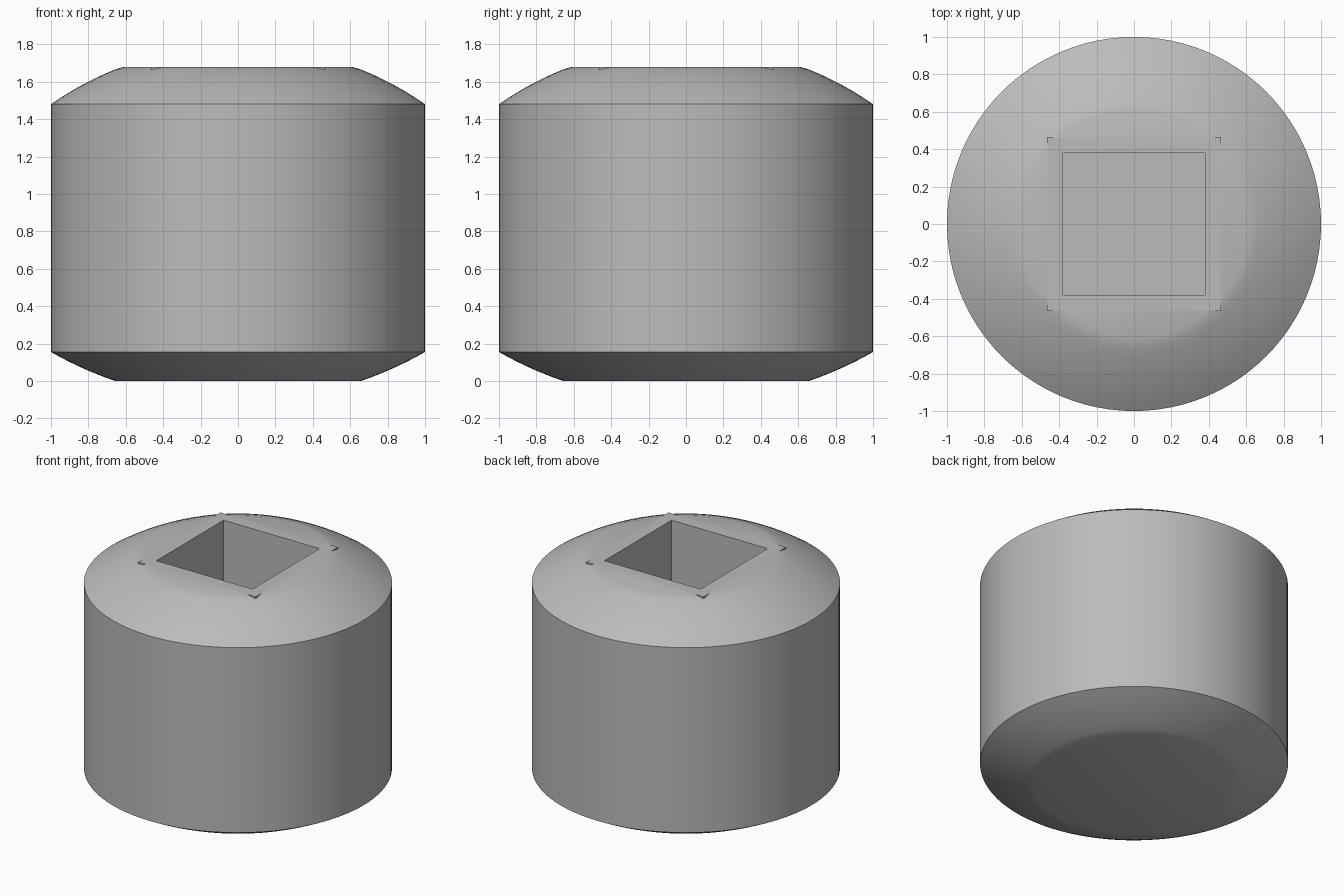
import bpy, bmesh, math

cube = bpy.data.objects.get("Cube")
if cube:
    bpy.data.objects.remove(cube, do_unlink=True)

SEGMENTS = 96
TOP = 1.68
RIM_TOP, RIM_BOTTOM = 1.48, 0.155

grey = bpy.data.materials.new("plain grey")
grey.use_nodes = True
colour = (0.5, 0.5, 0.5, 1)
grey.diffuse_color = colour
grey.node_tree.nodes["Principled BSDF"].inputs["Base Color"].default_value = colour


def make_object(name, bm):
    bmesh.ops.recalc_face_normals(bm, faces=bm.faces)
    mesh = bpy.data.meshes.new(name)
    bm.to_mesh(mesh)
    bm.free()
    mesh.materials.append(grey)
    obj = bpy.data.objects.new(name, mesh)
    bpy.context.collection.objects.link(obj)
    return obj


def box(name, half, low, high):
    bm = bmesh.new()
    bmesh.ops.create_cube(bm, size=1)
    for v in bm.verts:
        v.co = (v.co.x * 2 * half, v.co.y * 2 * half, high if v.co.z > 0 else low)
    return make_object(name, bm)


def arc(inner, rim_z, radius, sign, steps=8):
    """Spherical shoulder from the inner radius out to the rim."""
    base = math.sqrt(radius ** 2 - 1)
    radii = [inner + (1 - inner) * i / steps for i in range(steps + 1)]
    return [(r, rim_z + sign * (math.sqrt(radius ** 2 - r * r) - base)) for r in radii]


# Turned body: domed shoulder, straight wall, shallower rounded underside
upper = arc(0.61, RIM_TOP, 1.75, 1)
lower = arc(0.655, RIM_BOTTOM, 2.02, -1)
upper[0] = (upper[0][0], TOP)
lower[0] = (lower[0][0], 0)
profile = upper + lower[::-1]
bm = bmesh.new()
rings = []
for r, z in profile:
    angles = [2 * math.pi * i / SEGMENTS for i in range(SEGMENTS)]
    rings.append([bm.verts.new((r * math.cos(a), r * math.sin(a), z)) for a in angles])
for a, b in zip(rings, rings[1:]):
    for i in range(SEGMENTS):
        j = (i + 1) % SEGMENTS
        bm.faces.new((a[i], a[j], b[j], b[i]))
bm.faces.new(rings[0])
bm.faces.new(rings[-1])
body = make_object("round_body", bm)

# Square collar whose corners just break through the dome, and the square socket
collar = box("square_collar", 0.465, 0.8, TOP)
socket = box("socket_cutter", 0.38, 0.7, TOP + 0.2)
for helper, operation in ((collar, "UNION"), (socket, "DIFFERENCE")):
    mod = body.modifiers.new(helper.name, "BOOLEAN")
    mod.operation = operation
    mod.solver = "EXACT"
    mod.object = helper

bpy.ops.object.select_all(action="DESELECT")
body.select_set(True)
bpy.context.view_layer.objects.active = body
for mod in list(body.modifiers):
    bpy.ops.object.modifier_apply(modifier=mod.name)
for helper in (collar, socket):
    bpy.data.objects.remove(helper, do_unlink=True)

# Smooth the turned surfaces, keep the rims and socket edges crisp
bpy.ops.object.shade_smooth_by_angle(angle=math.radians(20))
